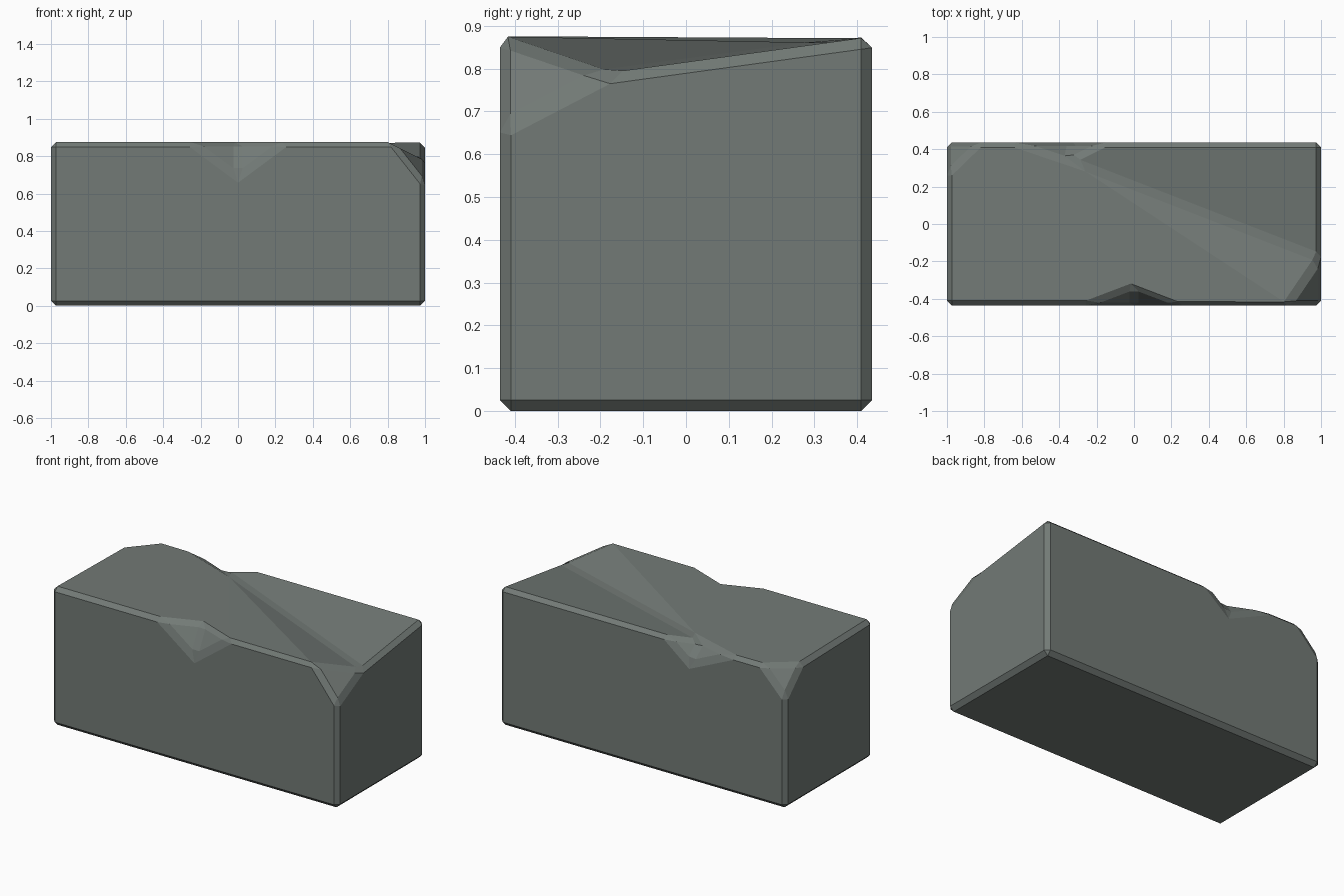
import bpy, bmesh

if "Cube" in bpy.data.objects:
    bpy.data.objects.remove(bpy.data.objects["Cube"])

X, Y, Z = 1.0, 0.435, 0.875   # half width, half depth, height

# Block corners, chipped corners and edge notches
points = {
    # bottom corners
    "b_fl": (-X, -Y, 0), "b_fr": (X, -Y, 0), "b_br": (X, Y, 0), "b_bl": (-X, Y, 0),
    # intact top corners
    "t_fl": (-X, -Y, Z), "t_br": (X, Y, Z),
    # front right corner chip
    "c_top": (0.83, -Y, Z), "c_side": (X, -0.185, 0.79), "c_low": (X, -Y, 0.66),
    # back left corner chip
    "d_top": (-0.83, Y, Z), "d_side": (-X, 0.27, 0.86), "d_low": (-X, Y, 0.70),
    # front edge notch
    "n_l": (-0.25, -Y, Z), "n_in": (0, -0.34, Z), "n_r": (0.25, -Y, Z), "n_low": (0, -Y, 0.69),
    # back edge notch
    "m_l": (-0.63, Y, Z), "m_in": (-0.35, 0.34, 0.86), "m_r": (-0.16, Y, Z), "m_low": (-0.33, Y, 0.74),
}
faces = [
    "b_fl b_bl b_br b_fr",                            # underside
    "b_fl b_fr c_low c_top n_r n_low n_l t_fl",       # front
    "b_br b_bl d_low d_top m_l m_low m_r t_br",       # back
    "b_fr b_br t_br c_side c_low",                    # right
    "b_bl b_fl t_fl d_side d_low",                    # left
    "c_low c_side c_top", "d_low d_side d_top",       # corner chips
    "n_l n_low n_in", "n_in n_low n_r",               # front notch
    "m_l m_in m_low", "m_in m_r m_low",               # back notch
    "t_fl n_l n_in n_r m_in m_l d_top d_side",        # top, left part
    "m_in n_r c_top", "m_in c_top c_side", "m_in c_side t_br m_r",  # top, right part
]

bm = bmesh.new()
v = {name: bm.verts.new(co) for name, co in points.items()}
for f in faces:
    bm.faces.new([v[n] for n in f.split()])
bmesh.ops.recalc_face_normals(bm, faces=bm.faces[:])
mesh = bpy.data.meshes.new("stone_block")
bm.to_mesh(mesh)
bm.free()

block = bpy.data.objects.new("stone_block", mesh)
bpy.context.collection.objects.link(block)

# Worn chamfer on every sharp edge
bevel = block.modifiers.new("chamfer", 'BEVEL')
bevel.width = 0.026
bevel.segments = 1
bevel.limit_method = 'ANGLE'
bevel.angle_limit = 0.36

# Grey green stone
stone = bpy.data.materials.new("grey_green_stone")
stone.diffuse_color = (0.17, 0.195, 0.182, 1)
stone.use_nodes = True
stone.node_tree.nodes["Principled BSDF"].inputs["Base Color"].default_value = stone.diffuse_color
mesh.materials.append(stone)
